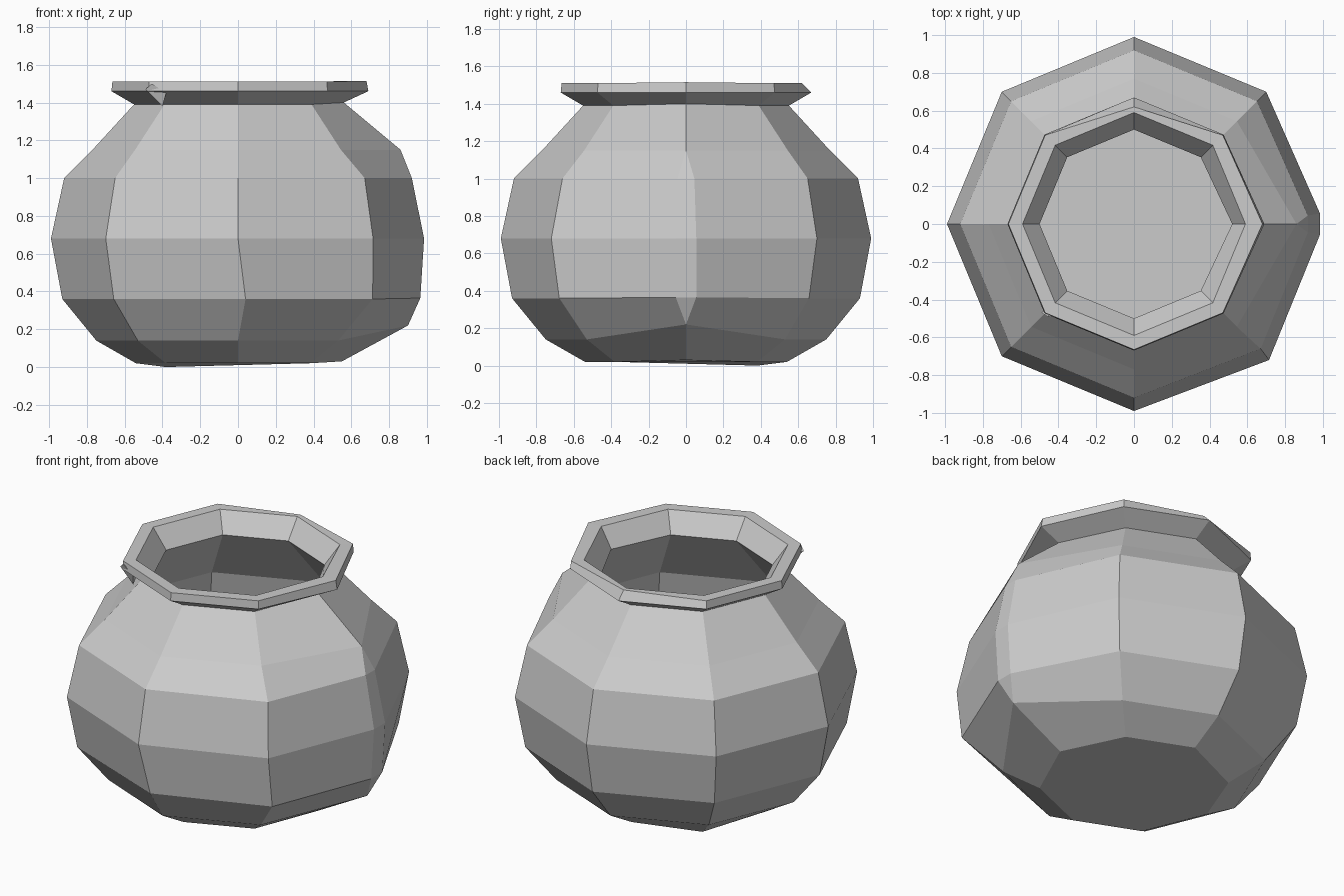
import bpy
import bmesh
from math import cos, sin, radians

default = bpy.data.objects.get("Cube")
if default:
    bpy.data.objects.remove(default, do_unlink=True)

# Plain grey clay
clay = bpy.data.materials.new("grey clay")
clay.use_nodes = True
GREY = (0.6, 0.6, 0.6, 1)
clay.diffuse_color = GREY
clay.node_tree.nodes["Principled BSDF"].inputs["Base Color"].default_value = GREY


def add_object(name, bm):
    bmesh.ops.recalc_face_normals(bm, faces=bm.faces)
    mesh = bpy.data.meshes.new(name)
    bm.to_mesh(mesh)
    bm.free()
    mesh.materials.append(clay)
    obj = bpy.data.objects.new(name, mesh)
    bpy.context.collection.objects.link(obj)
    return obj


# Rings from the base, up the outside, over the rim and down the inside:
# radius, height, then radius, height and half width of the chamfered left edge
RINGS = [
    (0.54, 0.02, 0.55, 0.03, 0),
    (0.75, 0.14, 0.90, 0.22, 0),
    (0.93, 0.36, 0.965, 0.365, 0.055),
    (0.99, 0.68, 0.985, 0.68, 0.055),
    (0.92, 1.00, 0.92, 1.00, 0.045),
    (0.77, 1.15, 0.86, 1.15, 0),
    (0.55, 1.39, 0.56, 1.40, 0),
    (0.67, 1.46, 0.69, 1.46, 0),
    (0.665, 1.51, 0.68, 1.515, 0),
    (0.59, 1.51, 0.59, 1.515, 0),
    (0.50, 1.39, 0.52, 1.39, 0),
    (0.86, 0.99, 0.86, 0.99, 0),
    (0.93, 0.68, 0.93, 0.68, 0),
    (0.87, 0.38, 0.87, 0.38, 0),
    (0.70, 0.17, 0.72, 0.18, 0),
    (0.53, 0.06, 0.53, 0.06, 0),
]

# Small hand-made irregularities: (ring, column) -> shift
NUDGES = {
    (0, 3): (0, 0, -0.02),
    (2, 6): (0.04, 0, 0),
    (2, 7): (0.055, -0.02, 0),
    (3, 7): (0.015, -0.02, 0),
    (4, 7): (0.02, -0.01, 0),
    (8, 2): (0, -0.045, 0),
}

# Pot: eight-sided body and rim, with one edge split into a chamfer
bm = bmesh.new()
rows = []
for i, (r, z, edge_r, edge_z, half) in enumerate(RINGS):
    points = [(edge_r, half, edge_z)]
    points += [(r * cos(radians(45 * k)), r * sin(radians(45 * k)), z) for k in range(1, 8)]
    points.append((edge_r, -half, edge_z))
    row = []
    for k, point in enumerate(points):
        shift = NUDGES.get((i, k), (0, 0, 0))
        row.append(bm.verts.new([a + b for a, b in zip(point, shift)]))
    rows.append(row)

for low, high in zip(rows, rows[1:]):
    for k in range(len(low)):
        n = (k + 1) % len(low)
        bm.faces.new((low[k], low[n], high[n], high[k]))
bm.faces.new(rows[0][::-1])
bm.faces.new(rows[-1])
bmesh.ops.remove_doubles(bm, verts=bm.verts, dist=0.0005)
add_object("pot", bm)

# Chipped corner hanging under the rim
bm = bmesh.new()
for corner in [(-0.49, -0.47, 1.47), (-0.455, -0.49, 1.5), (-0.38, -0.5, 1.45),
               (-0.4, -0.47, 1.38), (-0.41, -0.4, 1.44)]:
    bm.verts.new(corner)
bmesh.ops.convex_hull(bm, input=bm.verts)
add_object("rim_chip", bm)
